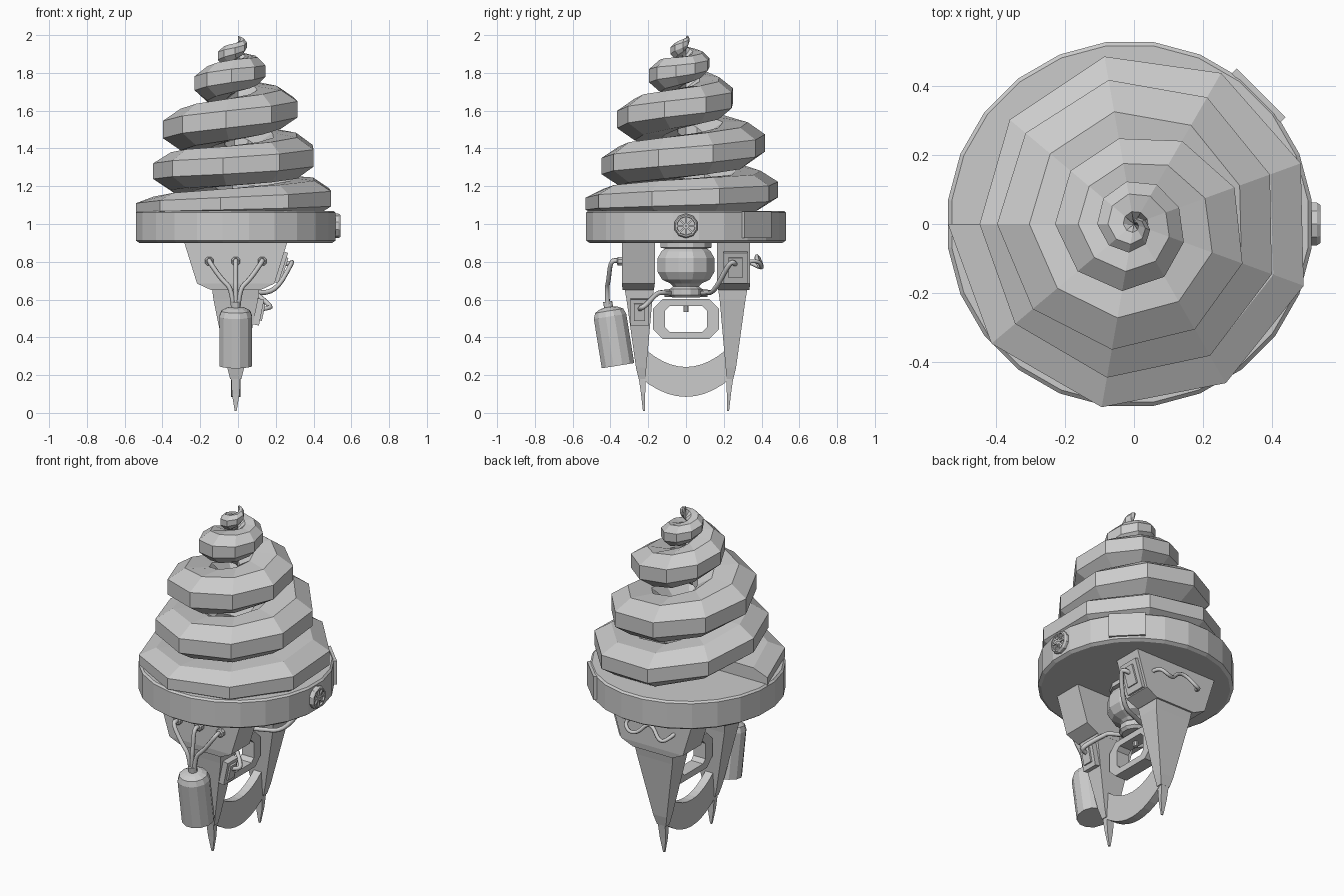
import bpy, bmesh, math
from mathutils import Vector, Matrix

if "Cube" in bpy.data.objects:
    bpy.data.objects.remove(bpy.data.objects["Cube"])

CX = -0.012  # the body sits slightly left of the side dial


def make(name, rings, cap=True):
    """Skin a list of equal-length point rings into a flat-shaded object."""
    bm = bmesh.new()
    vs = [[bm.verts.new(p) for p in r] for r in rings]
    n = len(vs[0])
    for a, b in zip(vs, vs[1:]):
        for i in range(n):
            bm.faces.new((a[i], a[(i + 1) % n], b[(i + 1) % n], b[i]))
    if cap:
        bm.faces.new(vs[0])
        bm.faces.new(vs[-1])
    else:
        for i in range(n):
            bm.faces.new((vs[-1][i], vs[-1][(i + 1) % n], vs[0][(i + 1) % n], vs[0][i]))
    bmesh.ops.recalc_face_normals(bm, faces=bm.faces)
    me = bpy.data.meshes.new(name)
    bm.to_mesh(me)
    bm.free()
    ob = bpy.data.objects.new(name, me)
    bpy.context.collection.objects.link(ob)
    return ob


def lathe(name, profile, n, start=(0, 0, 0), axis=(0, 0, 1)):
    """Turn (radius, height) pairs around an axis."""
    q = Vector(axis).to_track_quat('Z', 'Y')
    o = Vector(start)
    return make(name, [[o + q @ Vector((r * math.cos(2 * math.pi * (i + .5) / n),
                                        r * math.sin(2 * math.pi * (i + .5) / n), h))
                        for i in range(n)] for r, h in profile])


def loft(name, sections, side):
    """Stack rectangles (z, half x, y inner, y outer), mirrored by side."""
    return make(name, [[(CX + sx * hx, side * y, z) for sx, y in
                        ((-1, y0), (1, y0), (1, y1), (-1, y1))]
                       for z, hx, y0, y1 in sections])


def box(name, loc, size, rot=Matrix.Identity(3)):
    h = [s / 2 for s in size]
    return make(name, [[Vector(loc) + rot @ Vector((a * h[0], b * h[1], c * h[2]))
                        for a, b in ((-1, -1), (1, -1), (1, 1), (-1, 1))] for c in (-1, 1)])


def hose(name, pts, r=0.014):
    cu = bpy.data.curves.new(name, 'CURVE')
    cu.dimensions = '3D'
    cu.bevel_depth, cu.bevel_resolution, cu.resolution_u = r, 1, 4
    cu.use_fill_caps = True
    s = cu.splines.new('NURBS')
    s.points.add(len(pts) - 1)
    for p, c in zip(s.points, pts):
        p.co = (*c, 1)
    s.order_u, s.use_endpoint_u = 3, True
    ob = bpy.data.objects.new(name, cu)
    bpy.context.collection.objects.link(ob)


# Swirl: tapering octagonal tube, samples given every quarter turn from the left
RO = [.53, .53, .51, .49, .44, .445, .41, .42, .39, .36, .32, .25, .225, .19, .14, .125, .105, .08, .04, .012]
ZC = [1.085, 1.11, 1.14, 1.17, 1.28, 1.31, 1.36, 1.42, 1.50, 1.56, 1.62, 1.67, 1.745, 1.79, 1.815, 1.85, 1.89, 1.92, 1.955, 1.985]
HH = [.06, .08, .1, .1, .1, .105, .11, .11, .11, .11, .1, .1, .09, .085, .07, .06, .05, .04, .03, .012]


def sample(t, table):
    i = min(int(t), len(table) - 2)
    return table[i] + (table[i + 1] - table[i]) * (t - i)


rings = []
steps = int(19 * 90 / 40) + 1
for k in range(steps + 1):
    t = min(k * 40 / 90, 19)
    a = math.pi + t * math.pi / 2
    ro, z, h = sample(t, RO), sample(t, ZC), sample(t, HH)
    ro *= 1.02
    w = min(.16, ro * .5)
    ring = []
    for j in range(8):
        b = math.radians(22.5 + 45 * j)
        r = ro - w + w * math.cos(b) / .924
        ring.append((r * math.cos(a), r * math.sin(a), z + h * math.sin(b) / .924))
    rings.append(ring)
make("swirl", rings)

# Base disc with flush plate and side dial
lathe("base_disc", [(.515, .90), (.533, .912), (.533, 1.06), (.522, 1.07)], 24, (CX, 0, 0))
box("disc_plate", (CX + .374, .374, .995), (.02, .2, .14), Matrix.Rotation(math.pi / 4, 3, 'Z'))
lathe("dial", [(.065, 0), (.065, .03), (.058, .04), (.05, .04), (.048, .03)], 10, (.502, 0, .99), (1, 0, 0))
for i in range(8):
    m = Matrix.Rotation(i * math.pi / 4, 3, 'X')
    box("dial_blade", Vector((.535, 0, .99)) + m @ Vector((0, 0, .027)), (.01, .01, .048), m)

# Two mirrored legs: block, long spike and thin claw
for s, nm in ((-1, "front"), (1, "back")):
    loft(nm + "_block", [(.65, .13, .17, .335), (.685, .205, .165, .34), (.91, .275, .165, .34)], s)
    loft(nm + "_spike", [(.18, .03, .215, .25), (.24, .045, .21, .265),
                         (.60, .118, .178, .315), (.655, .125, .17, .325)], s)
    loft(nm + "_claw", [(.01, .005, .218, .228), (.10, .02, .216, .238), (.22, .026, .212, .255)], s)

# Crescent blade between the legs
outline = []
for i in range(11):
    y = -.24 + .048 * i
    outline.append((y, .085 + .1 * (y / .24) ** 2))
for i in range(11):
    y = .205 - .041 * i
    outline.append((y, .243 + .085 * (y / .205) ** 2))
make("crescent", [[(CX + d, y, z) for y, z in outline] for d in (-.025, .025)])

# Central bulb, collar and nub
lathe("bulb", [(.14, .91), (.14, .875), (.115, .87), (.135, .855), (.155, .82), (.155, .745),
               (.13, .705), (.085, .685), (.07, .67), (.09, .655), (.09, .625), (.075, .61)],
      12, (CX, 0, 0))
lathe("nub", [(.014, .535), (.014, .58)], 8, (CX, 0, 0))

# Octagonal ring handle
rings = []
for d, sc in ((-.04, 0), (-.04, 1), (.04, 1), (.04, 0)):
    hy, hz, c = (.175, .105, .05) if sc else (.11, .068, .022)
    pts = [(hy, hz - c), (hy - c, hz), (c - hy, hz), (-hy, hz - c),
           (-hy, c - hz), (c - hy, -hz), (hy - c, -hz), (hy, c - hz)]
    rings.append([(CX + d, y, .497 + z) for y, z in pts])
make("ring_handle", [list(r) for r in zip(*rings)], cap=False)

# Tilted canister with three hoses to the front block
top, bot = Vector((CX, -.41, .56)), Vector((CX, -.36, .25))
L = (top - bot).length
lathe("canister", [(.09, 0), (.09, L - .05), (.078, L - .02), (.05, L - .005), (.025, L),
                   (.025, L + .03)], 12, bot, top - bot)
for dx in (-.14, 0, .14):
    x = CX + dx
    hose("canister_hose", [(CX + dx * .1, -.414, .57), (CX + dx * .15, -.42, .66), (CX + dx * .5, -.41, .70),
                           (x, -.40, .80), (x, -.37, .81), (x, -.33, .80)], .013)
    lathe("hose_socket", [(.025, 0), (.025, .025), (.018, .03)], 8, (x, -.335, .803), (0, -1, 0))

# Side connector plates with hoses to the collar
for nm, y, z, x, hy, hz, tilt in (("back", .262, .772, .22, .125, .17, .31),
                                  ("front", -.245, .535, .105, .1, .14, .2)):
    m = Matrix.Rotation(tilt, 3, 'Y')
    box(nm + "_plate", (x, y, z), (.04, hy, hz), m)
    box(nm + "_plate_inset", (x + .016, y, z), (.03, hy * .58, hz * .65), m)
    s = 1 if y > 0 else -1
    hose(nm + "_side_hose", [(x, y, z + .01), (x + .06, y, z + .02), (x + .07, y - s * .03, z + .03),
                             (x - .02, s * .15, .64), (.08, s * .11, .635), (CX, s * .07, .635)], .013)
    lathe("collar_socket", [(.022, 0), (.022, .04)], 8, (CX, s * .075, .635), (0, s, 0))

# Wavy hose on the back block
hose("back_hose", [(.15, .33, .80), (.14, .38, .81), (.10, .405, .77), (.05, .39, .77), (0, .37, .83),
                   (-.05, .38, .83), (-.10, .405, .77), (-.14, .39, .77), (-.16, .33, .80)], .011)
